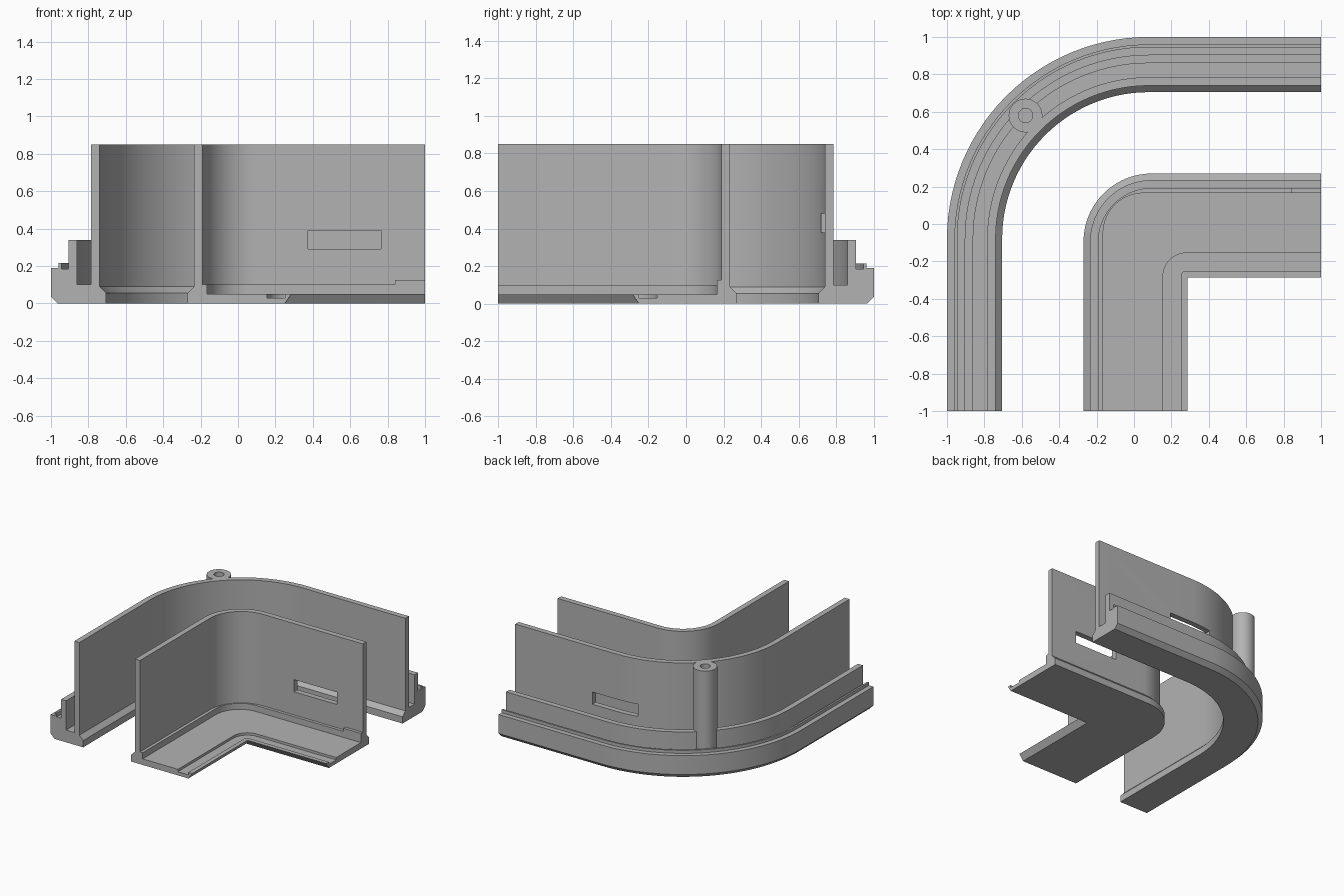
import bpy, bmesh, math
from mathutils import Matrix

cube = bpy.data.objects.get("Cube")
if cube:
    bpy.data.objects.remove(cube, do_unlink=True)

grey = bpy.data.materials.new("plain_grey")
grey.use_nodes = True
grey.diffuse_color = (0.45, 0.45, 0.45, 1)
grey.node_tree.nodes["Principled BSDF"].inputs["Base Color"].default_value = (0.45, 0.45, 0.45, 1)


def make_object(name, bm):
    bmesh.ops.recalc_face_normals(bm, faces=bm.faces)
    mesh = bpy.data.meshes.new(name)
    bm.to_mesh(mesh)
    bm.free()
    mesh.materials.append(grey)
    obj = bpy.data.objects.new(name, mesh)
    bpy.context.collection.objects.link(obj)
    return obj


def corner_sweep(name, profile, steps=28):
    """Sweep (offset, height, bend centre) points round a right-angled bend."""
    bm = bmesh.new()
    rails = []
    for d, z, c in profile:
        r = d + c
        path = [(-d, -1)]
        for i in range(steps + 1):
            a = math.pi - math.pi / 2 * i / steps
            path.append((c + r * math.cos(a), -c + r * math.sin(a)))
        path.append((1, d))
        rails.append([bm.verts.new((x, y, z)) for x, y in path])
    for a, b in zip(rails, rails[1:] + rails[:1]):
        for i in range(len(a) - 1):
            bm.faces.new((a[i], a[i + 1], b[i + 1], b[i]))
    for end in (0, -1):
        bm.faces.new([rail[end] for rail in rails])
    return make_object(name, bm)


def box(name, low, high):
    bm = bmesh.new()
    size = [h - l for l, h in zip(low, high)]
    mid = [(h + l) / 2 for l, h in zip(low, high)]
    bmesh.ops.create_cube(bm, size=1, matrix=Matrix.Translation(mid) @ Matrix.Diagonal((*size, 1)))
    return make_object(name, bm)


def cylinder(name, x, y, radius, low, high):
    bm = bmesh.new()
    bmesh.ops.create_cone(bm, cap_ends=True, segments=40, radius1=radius, radius2=radius,
                          depth=high - low, matrix=Matrix.Translation((x, y, (low + high) / 2)))
    return make_object(name, bm)


def combine(target, tool, operation):
    tool.hide_render = True
    mod = target.modifiers.new(operation.title(), "BOOLEAN")
    mod.operation, mod.object, mod.solver = operation, tool, "EXACT"
    bpy.context.view_layer.objects.active = target
    bpy.ops.object.modifier_apply(modifier=mod.name)
    bpy.data.objects.remove(tool, do_unlink=True)


# Outer rail: chamfered foot, small groove, lip, deep groove and tall wall
RAIL_BEND = 0.08
rail_section = [
    (0.705, 0), (0.965, 0), (1, 0.035), (1, 0.19), (0.96, 0.19), (0.96, 0.215),
    (0.945, 0.215), (0.945, 0.185), (0.905, 0.185), (0.905, 0.34), (0.86, 0.34),
    (0.86, 0.1), (0.785, 0.1), (0.785, 0.85), (0.74, 0.85), (0.74, 0.09), (0.705, 0.055),
]
outer_rail = corner_sweep("outer_rail", [(d, z, RAIL_BEND) for d, z in rail_section])

# Screw post in the deep groove, with its hole, and the wall slot
combine(outer_rail, cylinder("screw_post", -0.58, 0.58, 0.09, 0.05, 0.85), "UNION")
combine(outer_rail, cylinder("post_hole", -0.58, 0.58, 0.038, 0.35, 0.95), "DIFFERENCE")
combine(outer_rail, box("rail_slot", (-0.1, 0.66, 0.38), (0.3, 0.84, 0.48)), "DIFFERENCE")

# Inner tray: tall wall, ledge at its foot, floor with a groove near the free edge
WALL, LEDGE, EDGE = 0.095, 0.05, 0.28
inner_tray = corner_sweep("inner_tray", [
    (0.27, 0, WALL), (0.27, 0.055, WALL), (0.235, 0.09, WALL), (0.235, 0.85, WALL),
    (0.19, 0.85, WALL), (0.19, 0.1, WALL), (0.165, 0.1, LEDGE), (0.165, 0.05, LEDGE),
    (-0.155, 0.05, EDGE), (-0.155, 0.03, EDGE), (-0.25, 0.03, EDGE), (-0.25, 0.05, EDGE),
    (-0.285, 0.05, 0.29), (-0.25, 0, 0.255),
])
combine(inner_tray, box("tray_slot", (0.375, 0.14, 0.29), (0.765, 0.28, 0.39)), "DIFFERENCE")

# Raised end of the ledge
ledge_step = box("ledge_step", (0.84, 0.165, 0.08), (1, 0.2, 0.125))

# Smooth curves, sharp edges
bpy.ops.object.select_all(action="DESELECT")
for obj in (outer_rail, inner_tray):
    obj.select_set(True)
    bpy.context.view_layer.objects.active = obj
bpy.ops.object.shade_smooth_by_angle(angle=math.radians(25))
